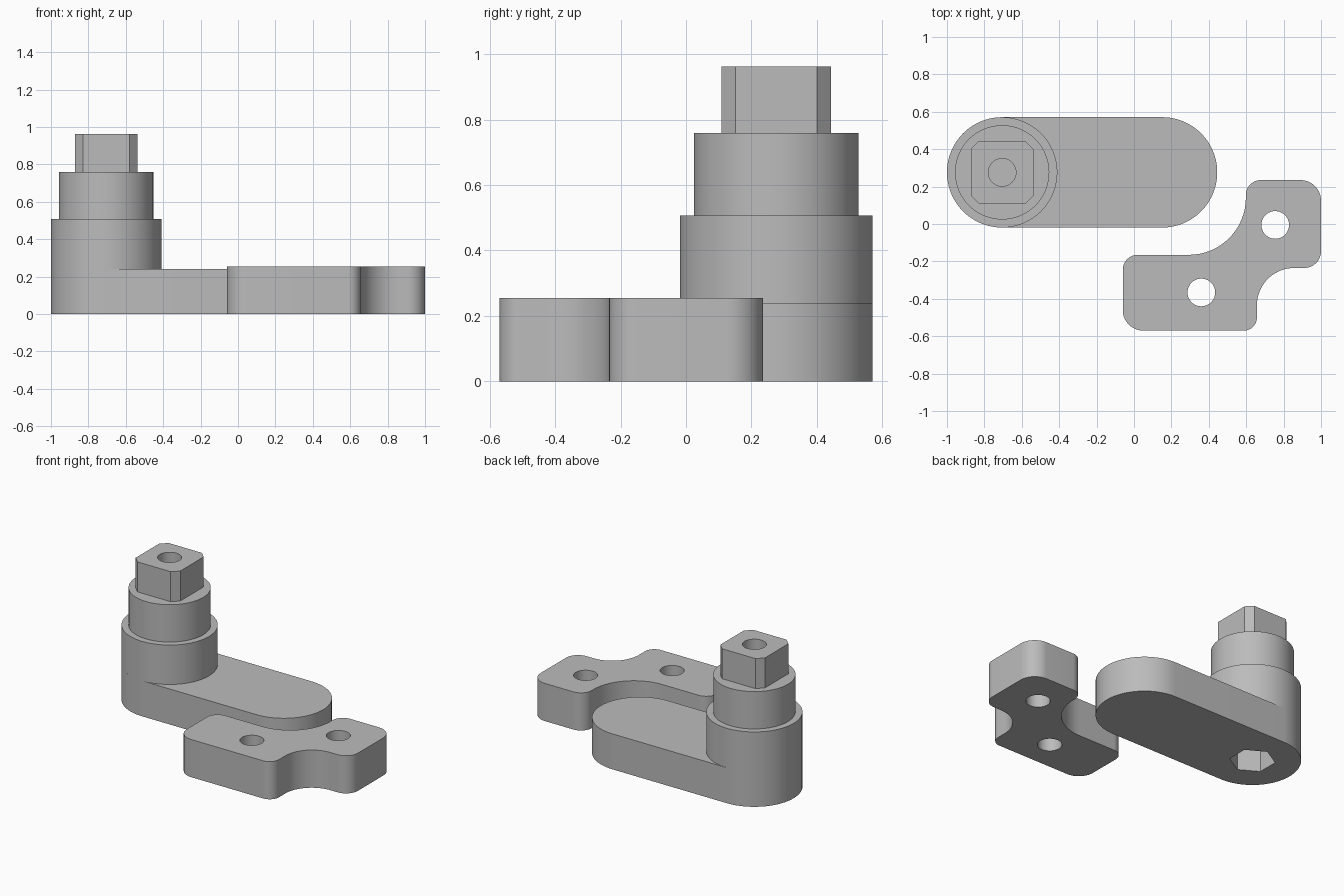
import bpy
import bmesh
import math
from mathutils import Vector

cube = bpy.data.objects.get("Cube")
if cube:
    bpy.data.objects.remove(cube, do_unlink=True)

grey = bpy.data.materials.new("plain grey")
grey.use_nodes = True
colour = (0.5, 0.5, 0.5, 1)
grey.diffuse_color = colour
grey.node_tree.nodes["Principled BSDF"].inputs["Base Color"].default_value = colour


def ngon(x, y, radius, sides=64, turn=0.0):
    return [Vector((x + radius * math.cos(turn + math.tau * i / sides),
                    y + radius * math.sin(turn + math.tau * i / sides)))
            for i in range(sides)]


def rounded(corners, steps=16):
    """Right-angled outline with each (x, y, radius) corner filleted."""
    points = []
    for i, (x, y, r) in enumerate(corners):
        p = Vector((x, y))
        a = (Vector(corners[i - 1][:2]) - p).normalized()
        b = (Vector(corners[(i + 1) % len(corners)][:2]) - p).normalized()
        centre = p + r * (a + b)
        for k in range(steps + 1):
            t = math.pi / 2 * k / steps
            points.append(centre - r * (math.cos(t) * b + math.sin(t) * a))
    return points


def box(x0, x1, y0, y1, r, steps=16):
    return rounded([(x0, y0, r), (x1, y0, r), (x1, y1, r), (x0, y1, r)], steps)


def prism(name, loops, z0, z1):
    """Extrude an outline, with any further loops as holes."""
    bm = bmesh.new()
    for loop in loops:
        verts = [bm.verts.new((p.x, p.y, z0)) for p in loop]
        for i, v in enumerate(verts):
            bm.edges.new((verts[i - 1], v))
    bmesh.ops.remove_doubles(bm, verts=bm.verts[:], dist=0.0005)
    bmesh.ops.triangle_fill(bm, edges=bm.edges[:], use_beauty=True)
    ext = bmesh.ops.extrude_face_region(bm, geom=bm.faces[:], use_keep_orig=True)
    top = [g for g in ext["geom"] if isinstance(g, bmesh.types.BMVert)]
    bmesh.ops.translate(bm, verts=top, vec=(0, 0, z1 - z0))
    bmesh.ops.recalc_face_normals(bm, faces=bm.faces[:])
    mesh = bpy.data.meshes.new(name)
    bm.to_mesh(mesh)
    bm.free()
    mesh.materials.append(grey)
    obj = bpy.data.objects.new(name, mesh)
    bpy.context.collection.objects.link(obj)
    bpy.ops.object.select_all(action="DESELECT")
    obj.select_set(True)
    bpy.context.view_layer.objects.active = obj
    bpy.ops.object.shade_smooth_by_angle(angle=math.radians(25))
    return obj


cx, cy, hub_r = -0.705, 0.276, 0.295
bore = ngon(cx, cy, 0.074, 40)

# Flat arm with a hexagonal pocket underneath
prism("arm", [box(-1, 0.445, cy - hub_r, cy + hub_r, hub_r - 0.0001, 32),
              ngon(cx, cy, 0.14, 6, math.pi / 6)], 0, 0.24)

# Stepped post with a bored, chamfered square drive
prism("hub", [ngon(cx, cy, hub_r, 128)], 0.24, 0.507)
prism("shoulder", [ngon(cx, cy, 0.252, 96), bore], 0.507, 0.76)
h = 0.167
prism("square_drive", [box(cx - h, cx + h, cy - h, cy + h, 0.042, 1), bore],
      0.76, 0.963)

# Separate offset link with two through holes
link = [(-0.06, -0.57, 0.11), (0.657, -0.57, 0.07), (0.657, -0.235, 0.2),
        (1, -0.235, 0.09), (1, 0.235, 0.11), (0.598, 0.235, 0.08),
        (0.598, -0.165, 0.305), (-0.06, -0.165, 0.08)]
prism("link_plate", [rounded(link), ngon(0.36, -0.366, 0.074, 40),
                     ngon(0.755, -0.005, 0.074, 40)], 0, 0.255)
